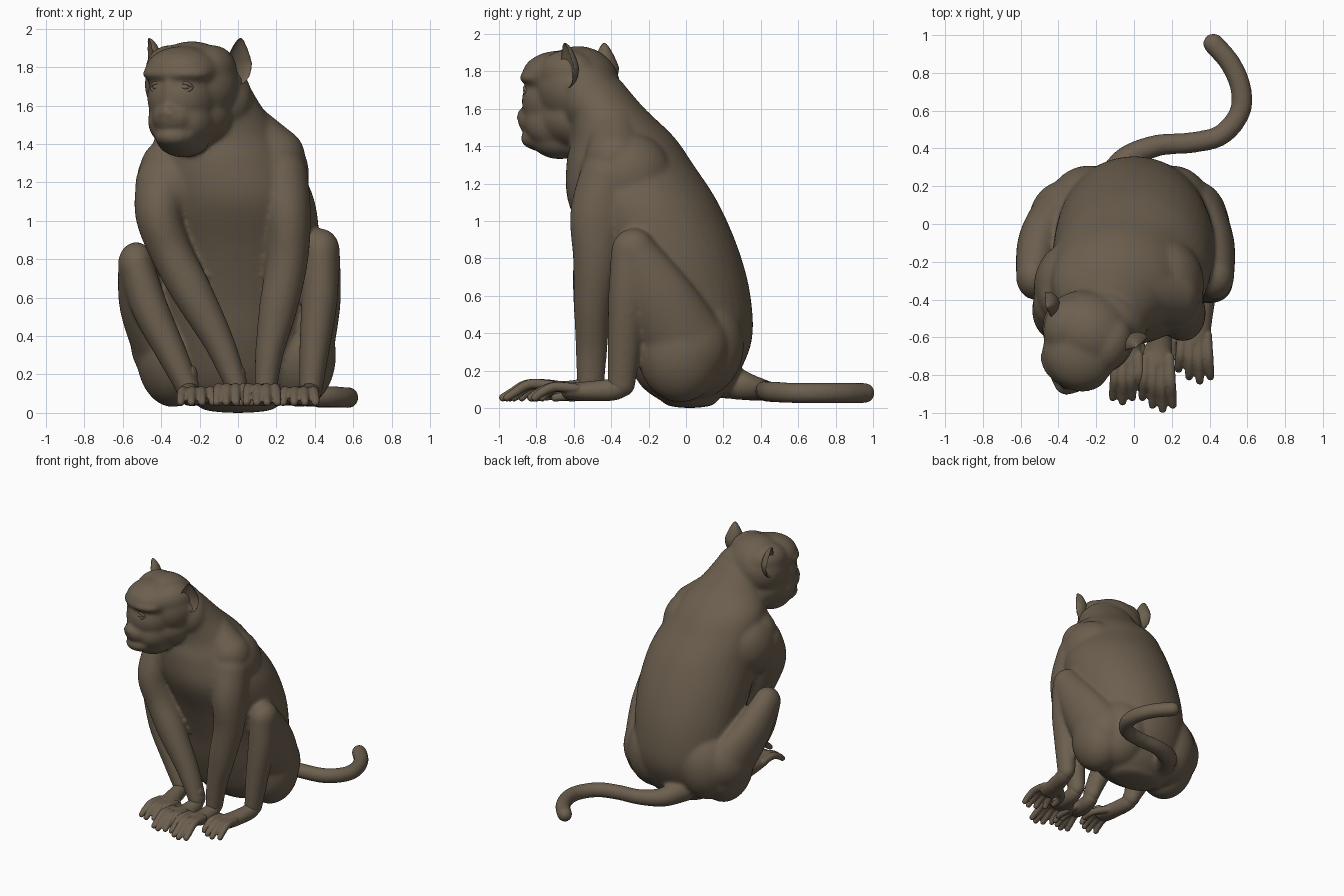
import bpy, bmesh, math
from mathutils import Vector, Matrix

cube = bpy.data.objects.get("Cube")
if cube:
    bpy.data.objects.remove(cube, do_unlink=True)

fur = bpy.data.materials.new("brown_grey_fur")
fur.use_nodes = True
COLOR = (0.15, 0.115, 0.077, 1)
fur.diffuse_color = COLOR
fur.node_tree.nodes["Principled BSDF"].inputs["Base Color"].default_value = COLOR
X, Y, Z = Vector((1, 0, 0)), Vector((0, 1, 0)), Vector((0, 0, 1))


def blob(bm, loc, radii, frame=Matrix()):
    """Ellipsoid placed inside a frame."""
    m = frame @ Matrix.Translation(loc) @ Matrix.Diagonal((*radii, 1))
    return bmesh.ops.create_icosphere(bm, subdivisions=4, radius=1, matrix=m)["verts"]


def spline(pts, steps=6):
    """Smooth interpolation through points of any dimension."""
    out = []
    p = [pts[0], *pts, pts[-1]]
    for i in range(1, len(p) - 2):
        for s in range(steps):
            t = s / steps
            out.append([0.5 * (2 * b + (c - a) * t + (2*a - 5*b + 4*c - d) * t**2
                               + (3*b - a - 3*c + d) * t**3)
                        for a, b, c, d in zip(*p[i - 1:i + 3])])
    return out + [list(pts[-1])]


def loft(bm, pts, ref=X, flat=False, n=40):
    """Skin of rings along (x, y, z, rx[, ry]) points, with round ends."""
    pts = [tuple(p) if len(p) == 5 else (*p, p[3]) for p in pts]
    path = spline(pts)
    rings = []
    for i, p in enumerate(path):
        a, b = path[max(i - 1, 0)], path[min(i + 1, len(path) - 1)]
        t = Z if flat else (Vector(b[:3]) - Vector(a[:3])).normalized()
        u = t.cross(ref).normalized()
        v = u.cross(t)
        rings.append([bm.verts.new(Vector(p[:3])
                      + v * p[3] * math.cos(k * math.tau / n)
                      + u * p[4] * math.sin(k * math.tau / n)) for k in range(n)])
    for r, s in zip(rings, rings[1:]):
        for k in range(n):
            bm.faces.new((r[k], r[(k + 1) % n], s[(k + 1) % n], s[k]))
    bm.faces.new(rings[0])
    bm.faces.new(rings[-1])
    for p in (path[0], path[-1]):
        blob(bm, p[:3], (p[3], p[4], 0.03 if flat else p[4]))


def finish(name, bm, voxel=None, smooth=6):
    """Turn the bmesh into an object, fusing overlapping shapes if asked."""
    bmesh.ops.recalc_face_normals(bm, faces=bm.faces)
    me = bpy.data.meshes.new(name)
    bm.to_mesh(me)
    bm.free()
    me.materials.append(fur)
    for f in me.polygons:
        f.use_smooth = True
    ob = bpy.data.objects.new(name, me)
    bpy.context.collection.objects.link(ob)
    if voxel:
        rm = ob.modifiers.new("fuse", "REMESH")
        rm.mode = "VOXEL"
        rm.voxel_size = voxel
        rm.use_smooth_shade = True
        sm = ob.modifiers.new("soften", "SMOOTH")
        sm.factor = 0.5
        sm.iterations = smooth


body = bmesh.new()

# Torso, from the seat up to the neck
loft(body, [(0, .02, .03, .2, .14), (0, 0, .13, .32, .25), (0, 0, .35, .38, .35),
            (0, -.04, .6, .405, .385), (0, -.12, .85, .425, .4), (-.02, -.23, 1.1, .42, .4),
            (-.07, -.3, 1.3, .38, .34), (-.1, -.34, 1.45, .33, .275),
            (-.12, -.43, 1.6, .24, .21), (-.16, -.53, 1.74, .2, .19)], flat=True)

# Shoulder masses and the slopes up to the neck
blob(body, (.155, -.32, 1.24), (.215, .25, .24))
blob(body, (-.32, -.33, 1.19), (.21, .24, .25))
loft(body, [(0, -.38, 1.52, .13), (.19, -.38, 1.33, .16)], ref=Y)
loft(body, [(-.2, -.38, 1.48, .13), (-.35, -.38, 1.27, .16)], ref=Y)

# Arms: shoulder to wrist
loft(body, [(.215, -.42, 1.23, .15), (.255, -.47, 1.03, .125, .15), (.255, -.48, .8, .11, .125),
            (.21, -.5, .55, .1), (.165, -.505, .32, .075, .085), (.145, -.51, .14, .06, .075)])
loft(body, [(-.385, -.42, 1.19, .15), (-.41, -.47, 1.03, .125, .15), (-.35, -.48, .84, .11, .125),
            (-.24, -.5, .63, .105), (-.1, -.505, .37, .08, .085), (-.01, -.51, .15, .06, .075)])

# Legs: hip, haunch, thigh and shin
blob(body, (.2, .06, .34), (.22, .25, .29))
blob(body, (.32, -.03, .3), (.19, .23, .27))
loft(body, [(.32, .0, .33, .18, .23), (.41, -.13, .58, .125, .18), (.43, -.28, .845, .1, .115)])
loft(body, [(.43, -.29, .84, .095, .11), (.425, -.31, .6, .095, .105),
            (.4, -.33, .35, .08, .09), (.38, -.345, .13, .062, .075)])
blob(body, (-.24, .06, .35), (.23, .25, .29))
blob(body, (-.34, -.02, .31), (.19, .24, .28))
loft(body, [(-.37, .0, .37, .19, .23), (-.49, -.12, .57, .13, .18), (-.53, -.28, .775, .095, .115)])
loft(body, [(-.53, -.29, .77, .09, .11), (-.46, -.31, .55, .095, .105),
            (-.35, -.33, .32, .08, .09), (-.26, -.345, .13, .062, .075)])

# Tail curling round to one side
loft(body, [(-.12, .2, .15, .1), (-.04, .34, .11, .072), (.12, .415, .095, .058),
            (.3, .43, .09, .056), (.46, .47, .085, .056), (.56, .59, .08, .056),
            (.565, .72, .08, .056), (.51, .85, .08, .056), (.42, .955, .08, .056)], ref=Z)

# Head frame: x to the head's left, -y forward, turned to the right
head = Matrix.Translation((-.22, -.53, 1.68)) @ Matrix.Rotation(math.radians(-24), 4, "Z")
HEAD_PARTS = {
    "cranium": ((0, -.05, .03), (.25, .22, .225)),
    "nape": ((.06, .07, -.04), (.22, .15, .2)),
    "forehead": ((0, -.16, .1), (.2, .2, .13)),
    "brow": ((0, -.235, .085), (.19, .135, .055)),
    "face": ((0, -.175, -.04), (.18, .19, .18)),
    "jaw": ((0, -.05, -.13), (.215, .22, .17)),
    "muzzle": ((0, -.25, -.145), (.12, .145, .095)),
    "lower_lip": ((0, -.24, -.24), (.115, .14, .07)),
    "chin": ((0, -.16, -.25), (.14, .15, .1)),
    "nose_tip": ((0, -.365, -.11), (.036, .042, .036)),
    "nose_bridge": ((0, -.31, -.03), (.04, .065, .13)),
}
for loc, radii in HEAD_PARTS.values():
    blob(body, loc, radii, head)
for side in (1, -1):
    blob(body, (side * .12, -.06, .11), (.12, .16, .125), head)  # temples
    blob(body, (side * .085, -.17, -.16), (.09, .15, .12), head)  # cheeks
    blob(body, (side * .025, -.375, -.122), (.024, .028, .02), head)  # nostril wings
finish("body", body, 0.0115, 18)

# Eyes with lids, and cupped pointed ears
for side, label in ((1, "left"), (-1, "right")):
    eye = bmesh.new()
    blob(eye, (side * .073, -.306, .016), (.032, .032, .022), head)
    finish(label + "_eye", eye)

    lids = bmesh.new()
    for up in (1, -1):
        arc = [(side * .073 + .04 * math.cos(a), -.304 - .02 * math.sin(a),
                .016 + up * .022 * math.sin(a), .009)
               for a in (k * math.pi / 6 for k in range(7))]
        loft(lids, arc, ref=Y, n=10)
    lids.transform(head)
    finish(label + "_eyelids", lids)

    ear = bmesh.new()
    for v in blob(ear, (0, 0, 0), (1, 1, 1)):
        x, y, z = v.co
        x = -.55 * x if x > 0 else x          # dished outer face
        if z > 0:                             # drawn up to a point
            y *= 1 - .5 * z
            z *= 1.2
        v.co = (x * .06 + .015 * max(z, 0), y * .075, z * .11)
    ear.transform(Matrix.Translation((.25, -.005, .14))
                  @ Matrix.Rotation(math.radians(-38), 4, "Z"))
    ear.transform(head @ Matrix.Diagonal((side, 1, 1, 1)))
    finish(label + "_ear", ear)


def paw(name, heel, ball, tip_y, width, inner, top):
    """Wrist, palm or sole with four digits and a thumb on the inner side."""
    bm = bmesh.new()
    hx, hy = heel
    bx, by = ball
    loft(bm, [(hx, hy, .2, .05, .055), (hx, hy - .02, .11, .055, .06),
              ((hx + bx) / 2, (hy + by) / 2 - .02, .09, .065, .054),
              (bx, by, top - .05, width * .45, .047)])
    for i in range(4):
        k = i - 1.5
        x = bx + k * width * .25
        end = tip_y + .022 * abs(k + inner * .5) ** 1.5
        span = end - by
        loft(bm, [(x, by + .03, top - .035, .026),
                  (x + k * .004, by + span * .4, top - .028, .027),
                  (x + k * .009, by + span * .75, .08, .024),
                  (x + k * .011, end + .02, .055, .021)], n=14)
    loft(bm, [(hx + inner * .03, hy * .5 + by * .5, .085, .03),
              (bx + inner * width * .56, by + .02, .07, .027),
              (bx + inner * width * .64, by - .08, .055, .022)], n=14)
    finish(name, bm, 0.007, 4)


# Hands planted between the feet
paw("left_hand", (.145, -.51), (.125, -.74), -1.0, .17, -1, .155)
paw("right_hand", (-.01, -.51), (-.035, -.73), -.96, .16, 1, .155)
paw("left_foot", (.38, -.34), (.32, -.62), -.85, .18, -1, .14)
paw("right_foot", (-.26, -.34), (-.215, -.62), -.85, .18, 1, .14)
